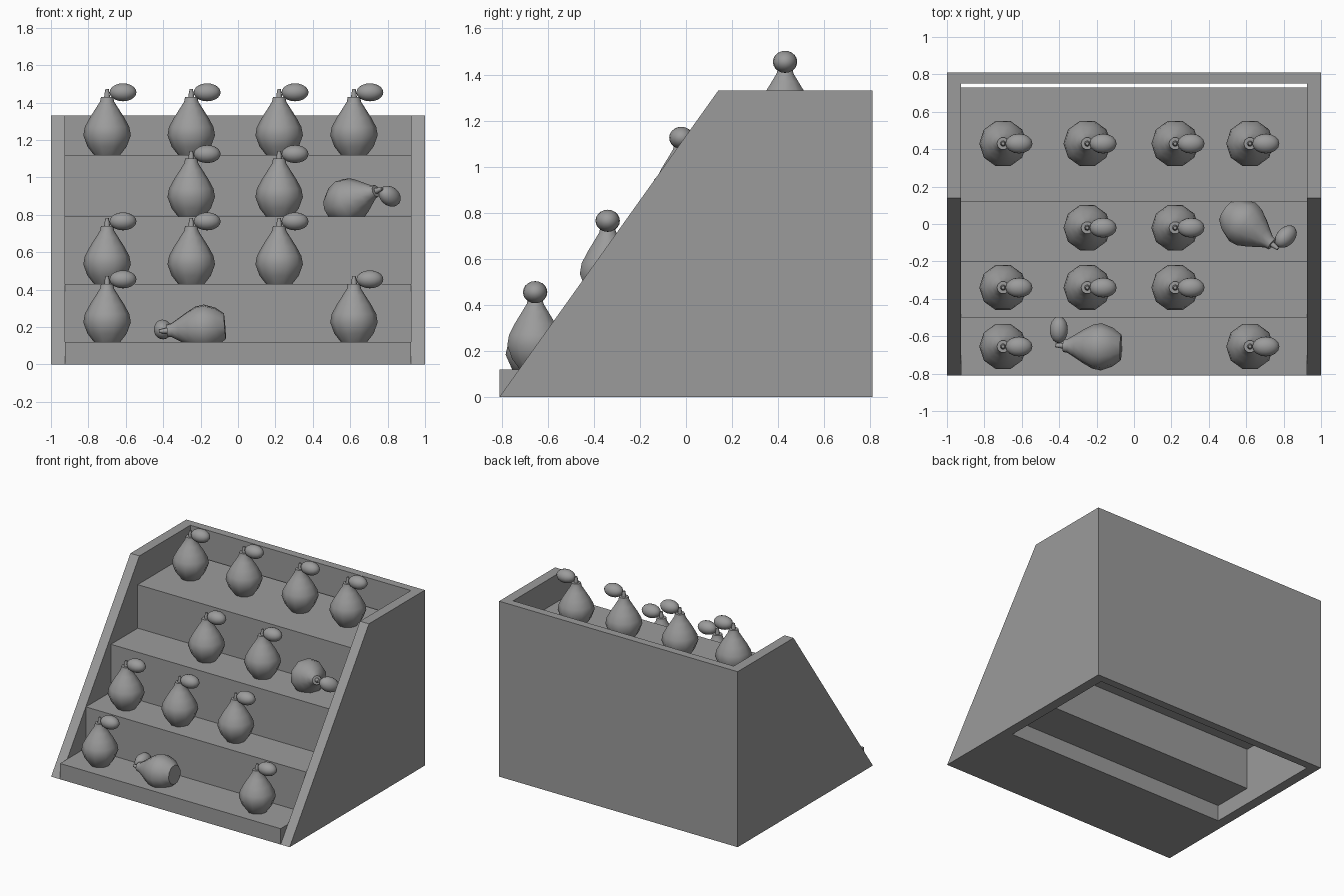
import bpy, bmesh, math
from mathutils import Matrix, Vector

cube = bpy.data.objects.get("Cube")
if cube:
    bpy.data.objects.remove(cube, do_unlink=True)

grey = bpy.data.materials.new("plain grey")
grey.use_nodes = True
tone = (0.33, 0.33, 0.33, 1)
grey.diffuse_color = tone
grey.node_tree.nodes["Principled BSDF"].inputs["Base Color"].default_value = tone


def add_object(name, bm):
    bmesh.ops.recalc_face_normals(bm, faces=bm.faces)
    mesh = bpy.data.meshes.new(name)
    bm.to_mesh(mesh)
    bm.free()
    mesh.materials.append(grey)
    obj = bpy.data.objects.new(name, mesh)
    bpy.context.collection.objects.link(obj)
    return obj


def prism(name, profile, x0, x1):
    """Extrude a (y, z) profile along x."""
    bm = bmesh.new()
    face = bm.faces.new([bm.verts.new((x0, y, z)) for y, z in profile])
    out = bmesh.ops.extrude_face_region(bm, geom=[face])
    verts = [v for v in out["geom"] if isinstance(v, bmesh.types.BMVert)]
    bmesh.ops.translate(bm, verts=verts, vec=(x1 - x0, 0, 0))
    return add_object(name, bm)


def box(name, y0, y1, z0, z1, half):
    return prism(name, [(y0, z0), (y1, z0), (y1, z1), (y0, z1)], -half, half)


# Display stand: sloped sides, back panel, overlapping step boards
HALF, INNER, DEPTH, TOP = 1.0, 0.925, 0.81, 1.33
side = [(-DEPTH, 0), (DEPTH, 0), (DEPTH, TOP), (0.14, TOP)]
prism("right_side", side, -HALF, -INNER)
prism("left_side", side, INNER, HALF)
box("back_panel", 0.75, DEPTH, 0, TOP, INNER)

fronts = [-DEPTH, -0.5, -0.2, 0.12]
levels = [0, 0.12, 0.43, 0.79, 1.12]
for i, y in enumerate(fronts):
    box(f"step_{i + 1}", y, y + 0.61, levels[i], levels[i + 1], INNER)


# Bottle: ten-sided lathed body, thin stem, oval bulb held to one side
def lathe(bm, profile, sides):
    rings = []
    for r, z in profile:
        rings.append([bm.verts.new((r * math.cos(a), r * math.sin(a), z))
                      for a in (math.tau * k / sides for k in range(sides))])
    for low, high in zip(rings, rings[1:]):
        for k in range(sides):
            n = (k + 1) % sides
            bm.faces.new((low[k], low[n], high[n], high[k]))
    bm.faces.new(rings[0][::-1])
    bm.faces.new(rings[-1])


BODY = [(0.07, 0), (0.105, 0.045), (0.127, 0.105), (0.119, 0.15), (0.092, 0.2),
        (0.06, 0.25), (0.038, 0.285), (0.033, 0.31)]
STEM = [(0.016, 0.305), (0.014, 0.325), (0.009, 0.352)]

bm = bmesh.new()
lathe(bm, BODY, 10)
lathe(bm, STEM, 8)
bulb = Matrix.Translation((0.085, 0, 0.335)) @ Matrix.Diagonal((0.072, 0.053, 0.048, 1))
bmesh.ops.create_uvsphere(bm, u_segments=16, v_segments=10, radius=1, matrix=bulb)
bottle = add_object("bottle_1", bm)
bpy.context.view_layer.objects.active = bottle
bottle.select_set(True)
bpy.ops.object.shade_smooth_by_angle(angle=math.radians(50))
bottle.select_set(False)


def pose(origin, up, bulb_side):
    """Frame with the neck along up and the bulb towards bulb_side."""
    z = Vector(up).normalized()
    y = z.cross(Vector(bulb_side)).normalized()
    x = y.cross(z)
    m = Matrix((x, y, z)).transposed().to_4x4()
    m.translation = origin
    return m


# Upright bottles by row, then two that have fallen over
columns = [-0.70, -0.25, 0.22, 0.62]
rows = [(-0.655, "1001"), (-0.34, "1110"), (-0.02, "0110"), (0.43, "1111")]
poses = []
for (y, filled), z in zip(rows, levels[1:]):
    for x, flag in zip(columns, filled):
        if flag == "1":
            poses.append(Matrix.Translation((x, y, z)))
poses.append(pose((-0.07, -0.66, 0.205), (-1, 0.03, -0.08), (0, 1, 0.1)))
poses.append(pose((0.50, 0.07, 0.84), (0.76, -0.57, 0.28), (0.56, 0.69, -0.43)))

for i, matrix in enumerate(poses):
    obj = bottle
    if i:
        obj = bottle.copy()
        obj.name = f"bottle_{i + 1}"
        bpy.context.collection.objects.link(obj)
    obj.matrix_world = matrix
